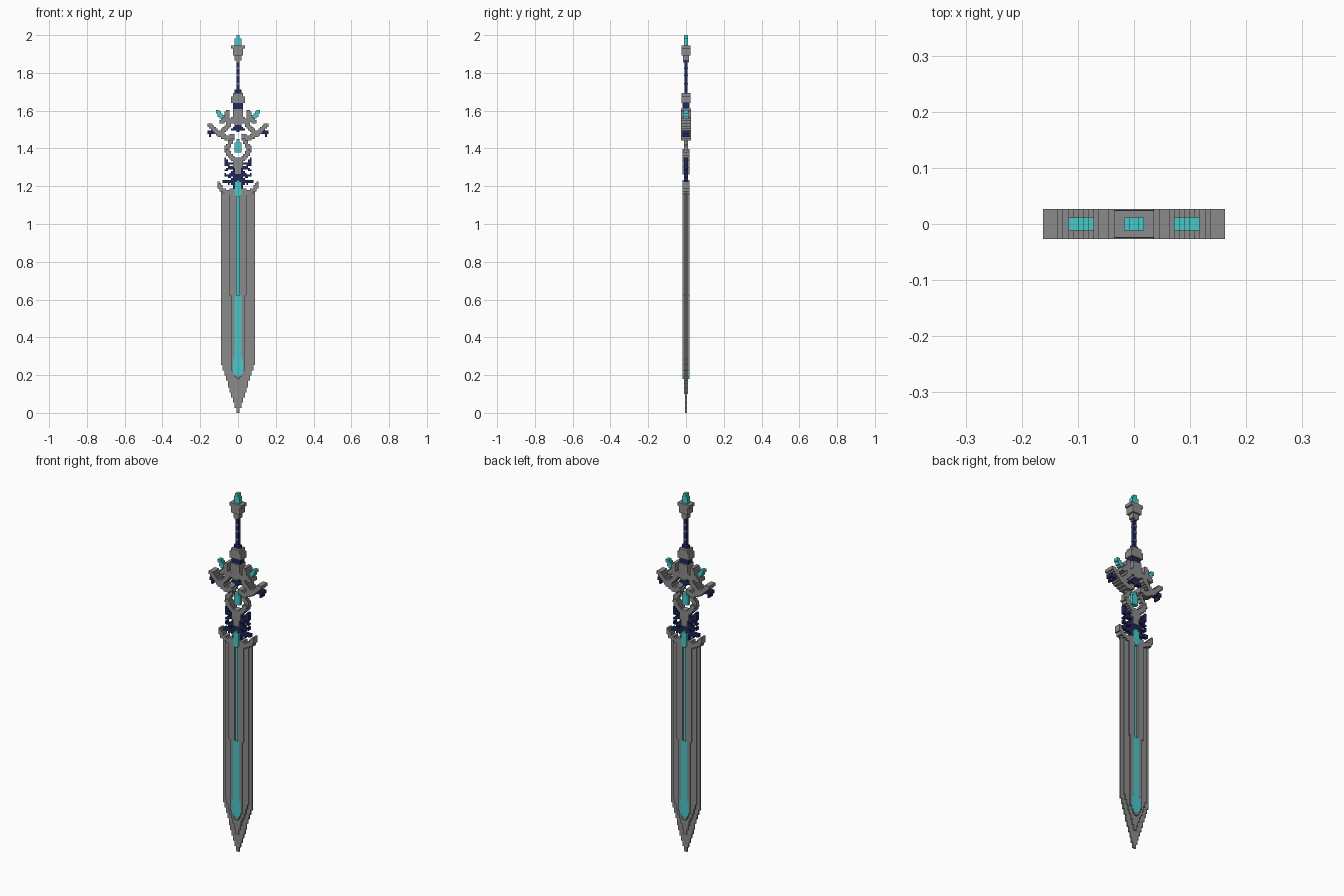
import bpy
from mathutils import Vector

if "Cube" in bpy.data.objects:
    bpy.data.objects.remove(bpy.data.objects["Cube"])

V = 2 / 222          # size of one block
ROWS, COLS = 222, 18


def material(name, rgb):
    m = bpy.data.materials.new(name)
    m.diffuse_color = (*rgb, 1)
    m.use_nodes = True
    m.node_tree.nodes["Principled BSDF"].inputs["Base Color"].default_value = m.diffuse_color
    return m


STEEL = material("steel grey", (0.26, 0.26, 0.26))
CYAN = material("crystal cyan", (0.065, 0.58, 0.58))
NAVY = material("deep navy", (0.014, 0.022, 0.11))


def profile(*pts):
    """Symmetric shape: list of (height, half width)."""
    def inside(x, z):
        for (z0, w0), (z1, w1) in zip(pts, pts[1:]):
            if z0 <= z < z1:
                return x < w0 + (w1 - w0) * (z - z0) / (z1 - z0)
        return False
    return inside


def stroke(r, *pts):
    """Bar of radius r along (x, z) points on the right half."""
    def inside(x, z):
        p = Vector((x, z))
        for a, b in zip(pts, pts[1:]):
            a, b = Vector(a), Vector(b)
            t = max(0, min(1, (p - a).dot(b - a) / (b - a).length_squared))
            if (p - a - (b - a) * t).length < r:
                return True
        return False
    return inside


def part(name, mat, depth, *shapes, cut=None):
    """Fill blocks inside the shapes, mirror in x, extrude to y = +-depth."""
    cells = set()
    for k in range(ROWS):
        for i in range(COLS):
            x, z = (i + 0.5) * V, (k + 0.5) * V
            if any(s(x, z) for s in shapes) and not (cut and cut(x, z)):
                cells |= {(i, k), (-1 - i, k)}
    index, verts, faces = {}, [], []

    def v(i, s, k):
        if (i, s, k) not in index:
            index[i, s, k] = len(verts)
            verts.append((i * V, s * depth, k * V))
        return index[i, s, k]

    for i, k in cells:
        a, b, c, d = (i, k), (i + 1, k), (i + 1, k + 1), (i, k + 1)
        faces.append([v(p[0], -1, p[1]) for p in (a, b, c, d)])
        faces.append([v(p[0], 1, p[1]) for p in (d, c, b, a)])
        for (p, q), n in (((a, b), (i, k - 1)), ((b, c), (i + 1, k)),
                          ((c, d), (i, k + 1)), ((d, a), (i - 1, k))):
            if n not in cells:
                faces.append([v(p[0], -1, p[1]), v(p[0], 1, p[1]),
                              v(q[0], 1, q[1]), v(q[0], -1, q[1])])
    me = bpy.data.meshes.new(name)
    me.from_pydata(verts, [], faces)
    me.materials.append(mat)
    bpy.context.collection.objects.link(bpy.data.objects.new(name, me))


# Blade: three stepped layers around a glowing fuller
inlay = profile((0.2, 0.018), (0.22, 0.027), (0.28, 0.027), (0.3, 0.02), (0.62, 0.02))
groove = profile((0.62, 0.01), (1.2, 0.01))
fuller = lambda x, z: inlay(x, z) or groove(x, z)
part("blade_edge", STEEL, 0.004,
     profile((0, 0.006), (0.267, 0.09), (1.18, 0.09)), cut=fuller)
part("blade_bevel", STEEL, 0.010,
     profile((0.1, 0.006), (0.29, 0.07), (1.18, 0.07)), cut=fuller)
part("blade_spine", STEEL, 0.018,
     profile((0.18, 0.006), (0.23, 0.036), (0.62, 0.036), (0.63, 0.045), (1.19, 0.045)), cut=fuller)
part("blade_fuller", CYAN, 0.007, groove)
part("blade_inlay", CYAN, 0.0175, inlay)
part("blade_shoulders", STEEL, 0.0175,
     stroke(0.012, (0.05, 1.165), (0.085, 1.18), (0.1, 1.21)))
part("blade_gem", CYAN, 0.0195,
     profile((1.14, 0.006), (1.175, 0.021), (1.215, 0.021), (1.23, 0.012)))

# Navy scrollwork between blade and guard
part("scrollwork", NAVY, 0.010,
     stroke(0.009, (0.02, 1.24), (0.05, 1.22), (0.075, 1.225)),
     stroke(0.008, (0.02, 1.28), (0.045, 1.25), (0.065, 1.26)),
     stroke(0.008, (0.02, 1.29), (0.045, 1.30), (0.062, 1.285)),
     stroke(0.008, (0.035, 1.32), (0.062, 1.315), (0.064, 1.34)),
     profile((1.19, 0.03), (1.24, 0.036), (1.26, 0.02)))
part("guard_stem", STEEL, 0.018,
     profile((1.26, 0.012), (1.285, 0.02), (1.31, 0.028), (1.35, 0.028)))

# Diamond ring holding the central gem
part("ring_lower", STEEL, 0.018,
     stroke(0.0135, (0, 1.325), (0.03, 1.35), (0.055, 1.38)))
part("ring_upper", STEEL, 0.010,
     stroke(0.0125, (0.055, 1.38), (0.06, 1.4), (0.04, 1.43), (0.032, 1.45)))
part("ring_gem", CYAN, 0.010,
     profile((1.375, 0.012), (1.39, 0.021), (1.41, 0.021), (1.45, 0.006)))

# Guard: crossing bars, wing tips and ears
part("guard_wings", STEEL, 0.027,
     stroke(0.0135, (0.148, 1.52), (0.1, 1.478), (0.055, 1.45), (0.03, 1.465)),
     stroke(0.0135, (0.1, 1.475), (0.06, 1.515), (0.03, 1.55)))
part("guard_ears", STEEL, 0.027,
     stroke(0.012, (0.09, 1.54), (0.06, 1.56), (0.055, 1.595)),
     stroke(0.012, (0.06, 1.56), (0.03, 1.54)))
part("guard_hub", STEEL, 0.0265,
     profile((1.52, 0.014), (1.54, 0.03), (1.61, 0.025)))
part("ear_gems", CYAN, 0.012,
     stroke(0.011, (0.083, 1.565), (0.098, 1.58)),
     stroke(0.008, (0.098, 1.58), (0.108, 1.597)))
part("wing_accents", NAVY, 0.018,
     stroke(0.009, (0.135, 1.485), (0.153, 1.485)),
     stroke(0.006, (0.153, 1.485), (0.15, 1.465)))
part("hub_accents", NAVY, 0.012,
     stroke(0.008, (0.004, 1.515), (0.025, 1.5)),
     stroke(0.006, (0.004, 1.49), (0.006, 1.5)))

# Collar, grip and pommel
part("collar_neck", NAVY, 0.018, profile((1.605, 0.024), (1.645, 0.024)))
part("collar", STEEL, 0.025,
     profile((1.64, 0.034), (1.675, 0.034), (1.675, 0.024), (1.695, 0.024)))
part("grip", NAVY, 0.009,
     profile((1.69, 0.02), (1.715, 0.02), (1.716, 0.01), (1.87, 0.01)))
part("grip_studs", STEEL, 0.0105,
     *[profile((z, 0.005), (z + V, 0.005)) for z in (1.74, 1.78, 1.82)])
part("pommel_neck", STEEL, 0.016,
     profile((1.86, 0.012), (1.885, 0.02), (1.91, 0.022)))
part("pommel_cup", STEEL, 0.024,
     profile((1.89, 0.02), (1.91, 0.028), (1.92, 0.02), (1.93, 0.034), (1.945, 0.034)))
part("pommel_gem", CYAN, 0.0115,
     profile((1.94, 0.016), (1.952, 0.02), (1.968, 0.02), (2.001, 0.007)))
